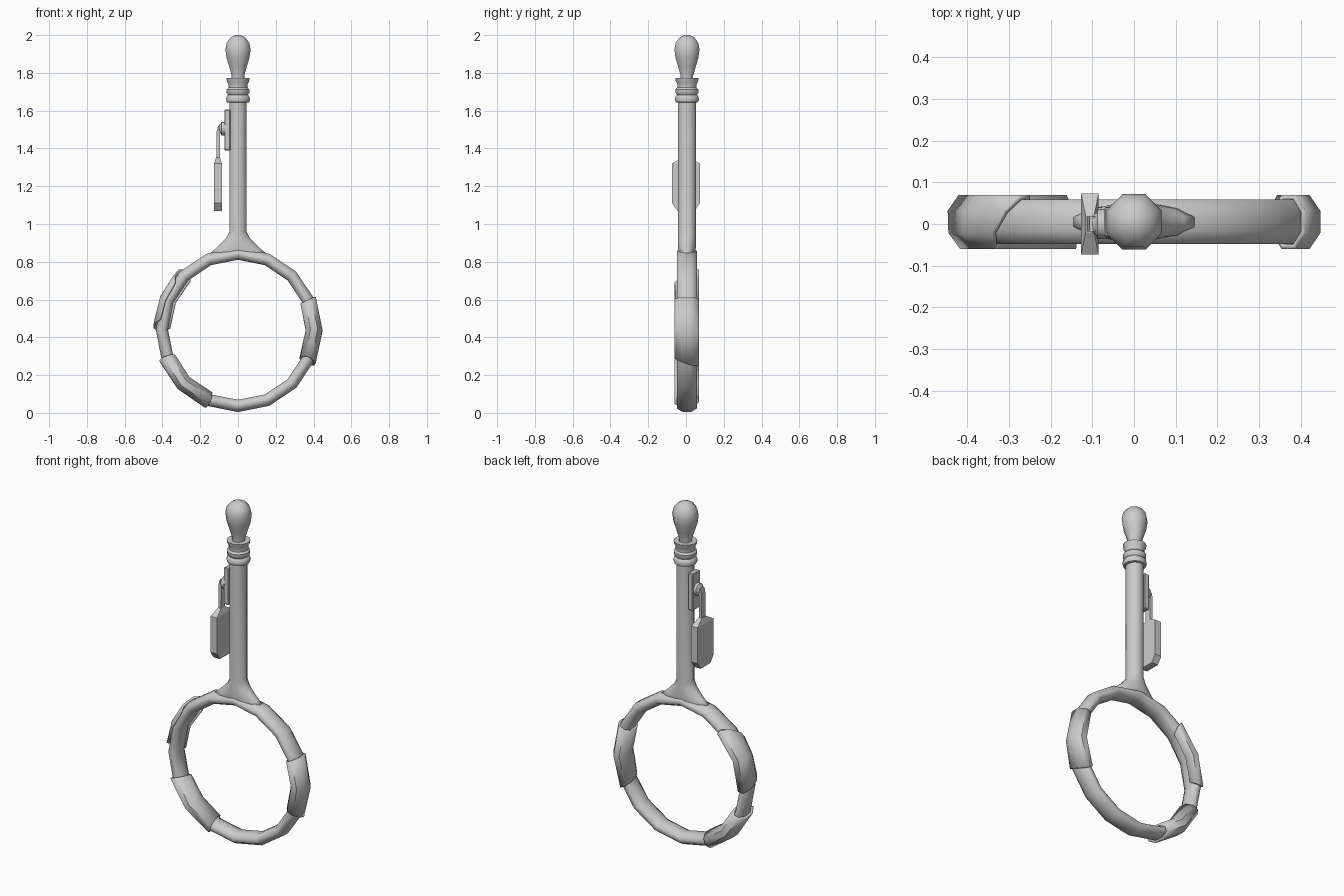
import bpy, bmesh, math
from mathutils import Vector

if "Cube" in bpy.data.objects:
    bpy.data.objects.remove(bpy.data.objects["Cube"])

CY, CZ, R = 0.005, 0.44, 0.403   # ring centre (y, z) and ring radius


def make(name, verts, faces, smooth=40):
    me = bpy.data.meshes.new(name)
    bm = bmesh.new()
    vs = [bm.verts.new(v) for v in verts]
    for f in faces:
        bm.faces.new([vs[i] for i in f])
    bmesh.ops.recalc_face_normals(bm, faces=bm.faces)
    bm.to_mesh(me)
    bm.free()
    ob = bpy.data.objects.new(name, me)
    bpy.context.collection.objects.link(ob)
    bpy.ops.object.select_all(action='DESELECT')
    bpy.context.view_layer.objects.active = ob
    ob.select_set(True)
    if smooth:
        bpy.ops.object.shade_smooth_by_angle(angle=math.radians(smooth))
    return ob


def loft(name, rings, caps=True, closed=True, loop=False, smooth=40):
    n, m = len(rings[0]), len(rings)
    faces = [(i * n + j, i * n + (j + 1) % n,
              (i + 1) % m * n + (j + 1) % n, (i + 1) % m * n + j)
             for i in range(m if loop else m - 1) for j in range(n if closed else n - 1)]
    if caps:
        faces += [tuple(range(n)), tuple(range((m - 1) * n, m * n))]
    return make(name, [v for r in rings for v in r], faces, smooth)


def lathe(name, profile, n=12, smooth=40):
    # profile rows: x radius, y radius, z
    return loft(name, [[(a * math.cos((j + .5) * math.tau / n), CY + b * math.sin((j + .5) * math.tau / n), z)
                        for j in range(n)] for a, b, z in profile], smooth=smooth)


def hoop_section(deg, rr, ry, phis, skew=0):
    out = []
    for p in phis:
        p = math.radians(p)
        a = math.radians(deg + skew * math.sin(p))
        r = R + rr * math.cos(p)
        out.append((r * math.cos(a), CY + ry * math.sin(p), CZ + r * math.sin(a)))
    return out


def sleeve(name, a0, a1, phis, closed=True, skew=(0, 0)):
    rings = [hoop_section(a0 + (a1 - a0) * t, 0.048, 0.070, phis, skew[0] + (skew[1] - skew[0]) * t)
             for t in (0, .5, 1)]
    ob = loft(name, rings, caps=False, closed=closed)
    mod = ob.modifiers.new("thickness", 'SOLIDIFY')
    mod.thickness = 0.012
    mod.offset = -1


oct_phis = [22.5 + 45 * i for i in range(8)]

# Hoop with sixteen segments
loft("hoop", [hoop_section(22.5 * i, 0.035, 0.058, oct_phis) for i in range(16)],
     caps=False, loop=True, smooth=60)

# Sleeves wrapped around the hoop
sleeve("right_sleeve", -24, 23, oct_phis, skew=(-3, 0))
sleeve("lower_left_sleeve", 202, 247, oct_phis, skew=(2, -2))
sleeve("upper_left_sleeve", 137, 177, [-67.5 + 45 * i for i in range(6)], closed=False, skew=(-7, 5))

# Shaft with the flared foot that grows out of the hoop
lathe("shaft", [(.13, .04, .825), (.15, .045, .848), (.125, .048, .868), (.095, .05, .895), (.062, .05, .93),
                (.047, .05, .96), (.047, .05, 1.65)], smooth=60)

# Ribbed collar
lathe("collar", [(r, r, z) for r, z in [
    (.047, 1.642), (.060, 1.645), (.065, 1.66), (.060, 1.678), (.053, 1.683), (.062, 1.695), (.062, 1.712),
    (.052, 1.722), (.052, 1.74), (.060, 1.755), (.063, 1.772), (.03, 1.772)]], n=16)

# Bulb finial
lathe("finial", [(r * 1.06, r * 1.06, z) for r, z in [
    (.034, 1.76), (.034, 1.785), (.048, 1.835), (.062, 1.88), (.068, 1.925),
    (.061, 1.96), (.04, 1.988), (.015, 2.0)]], n=8, smooth=60)


def box(name, x0, x1, hy, z0, z1, bev=0.004):
    ob = loft(name, [[(x0, CY - hy, z), (x1, CY - hy, z), (x1, CY + hy, z), (x0, CY + hy, z)]
                     for z in (z0, z1)], smooth=None)
    mod = ob.modifiers.new("bevel", 'BEVEL')
    mod.width = bev
    mod.segments = 1


# Mounting plate and round pivot
box("mount_plate", -.072, -.04, .035, 1.39, 1.605)
loft("pivot", [[(x, r * math.cos(i * math.tau / 12), 1.505 + r * math.sin(i * math.tau / 12)) for i in range(12)]
               for x, r in ((-.065, .036), (-.088, .036), (-.092, .026), (-.1, .02))])

# Hanging strap bent over the pivot
path = [(-.105, 1.33), (-.105, 1.37), (-.104, 1.49), (-.099, 1.512), (-.085, 1.516)]
rings = []
for i, (x, z) in enumerate(path):
    a, b = path[max(i - 1, 0)], path[min(i + 1, len(path) - 1)]
    d = Vector((b[0] - a[0], b[1] - a[1])).normalized()
    rings.append([(x + d.y * h, w, z - d.x * h)
                  for h, w in ((-.009, -.018), (.009, -.018), (.009, .018), (-.009, .018))])
loft("hanging_strap", rings, smooth=30)

# Tag body with cut lower corners and sloped shoulders
outline = [(.073, 1.32), (.073, 1.11), (.045, 1.07), (-.045, 1.07), (-.073, 1.11), (-.073, 1.32)]
loft("tag_body", [[(x, y, z) for y, z in outline] for x in (-.127, -.085)], smooth=None)
loft("tag_shoulder", [[(-.106 + sx * a, sy * b, z) for sx, sy in ((-1, -1), (1, -1), (1, 1), (-1, 1))]
                      for a, b, z in ((.021, .073, 1.32), (.01, .02, 1.352))], smooth=None)
